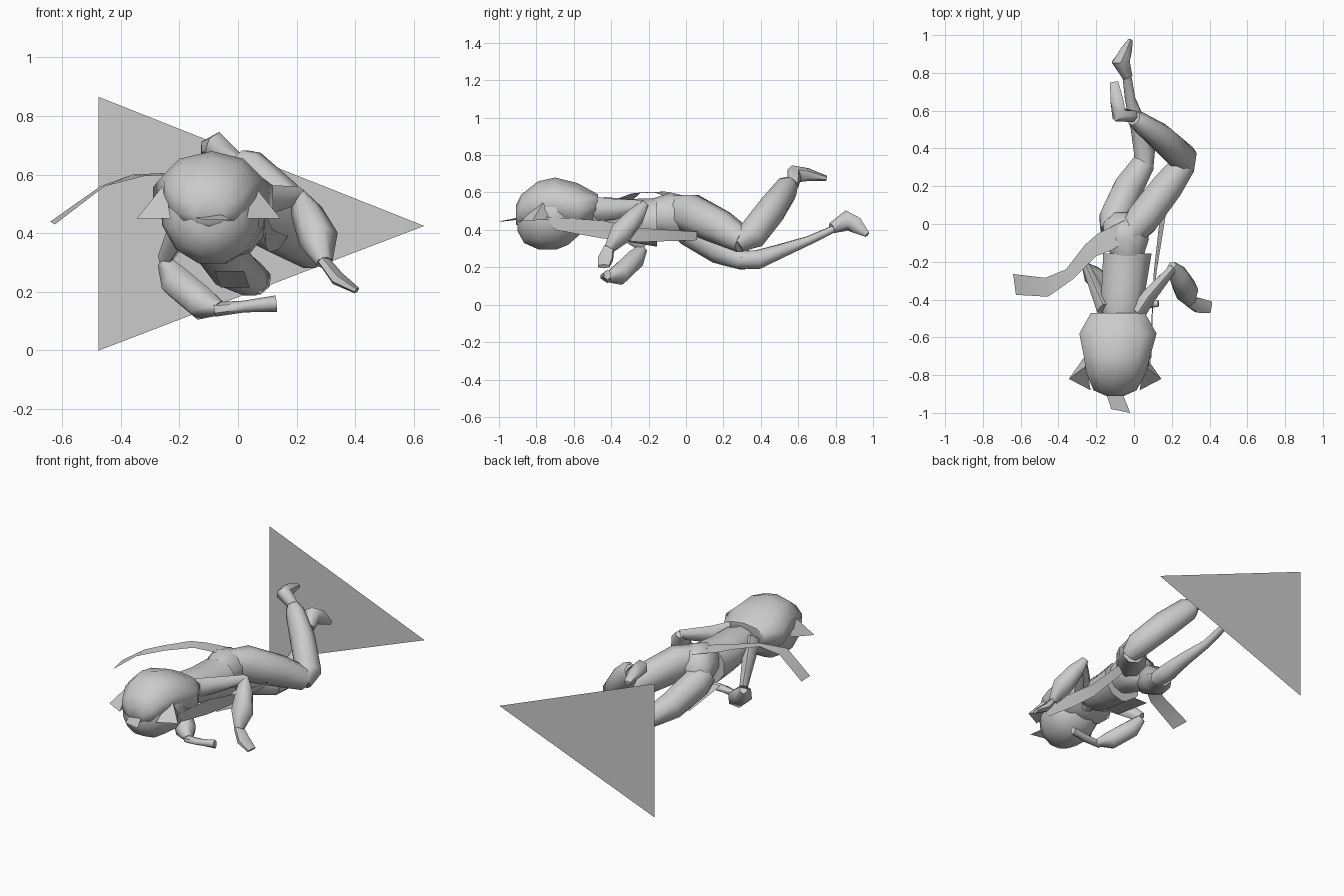
import bpy, math
from mathutils import Vector


def make(name, verts, faces, smooth=True):
    me = bpy.data.meshes.new(name)
    me.from_pydata([tuple(v) for v in verts], [], faces)
    me.update()
    ob = bpy.data.objects.new(name, me)
    bpy.context.collection.objects.link(ob)
    for p in me.polygons:
        p.use_smooth = smooth
    if smooth:
        bpy.ops.object.select_all(action='DESELECT')
        ob.select_set(True)
        bpy.context.view_layer.objects.active = ob
        bpy.ops.object.shade_smooth_by_angle(angle=math.radians(62))
    return ob


def tube(name, rings, sides=8, axis=None):
    """Capped limb through (x, y, z, side radius, upright radius)."""
    pts = [Vector(r[:3]) for r in rings]
    verts, faces, n = [], [], sides
    for i, r in enumerate(rings):
        t = Vector(axis) if axis else pts[min(i + 1, len(pts) - 1)] - pts[max(i - 1, 0)]
        t.normalize()
        side = t.cross(Vector((0, 0, 1)))
        side.normalize()
        up = side.cross(t)
        for k in range(n):
            a = 2 * math.pi * (k + 0.5) / n
            verts.append(pts[i] + side * r[3] * math.cos(a) + up * r[4] * math.sin(a))
    for i in range(len(rings) - 1):
        for k in range(n):
            j = (k + 1) % n
            faces.append((i * n + k, i * n + j, (i + 1) * n + j, (i + 1) * n + k))
    faces.append(tuple(reversed(range(n))))
    faces.append(tuple(range((len(rings) - 1) * n, len(rings) * n)))
    return make(name, verts, faces)


def strip(name, left, right):
    n = len(left)
    return make(name, left + right, [(i, i + 1, n + i + 1, n + i) for i in range(n - 1)])


Y = (0, 1, 0)

# Head and hair, crown toward the front
tube("head", [(-.10, -.90, .45, .05, .06), (-.10, -.865, .45, .12, .125),
              (-.09, -.79, .465, .165, .175), (-.085, -.69, .475, .18, .185),
              (-.08, -.63, .47, .16, .155), (-.08, -.57, .46, .10, .09)], 12, Y)
tube("hair", [(-.10, -.91, .48, .05, .05), (-.10, -.88, .50, .12, .09),
              (-.095, -.79, .54, .165, .12), (-.09, -.70, .545, .185, .135),
              (-.085, -.58, .515, .215, .135), (-.085, -.47, .53, .15, .06)], 10, Y)
tube("neck", [(-.07, -.60, .46, .05, .05), (-.065, -.44, .47, .06, .05)])

# Side hair spikes
for s, name in ((-1, "left_spike"), (1, "right_spike")):
    cx = -.1
    make(name, [(cx + s * .13, -.88, .45), (cx + s * .16, -.70, .46),
                (cx + s * .15, -.75, .57), (cx + s * .245, -.82, .45)],
         [(0, 1, 3), (1, 2, 3), (2, 0, 3), (0, 2, 1)], False)

# Forelock card
make("forelock", [(-.15, -.89, .455), (-.06, -.90, .465), (-.02, -1.0, .445),
                  (-.12, -.98, .445)], [(0, 1, 2, 3)], False)

# Torso and hips
tube("torso", [(-.065, -.50, .49, .09, .07), (-.065, -.43, .475, .12, .10),
               (-.05, -.30, .45, .125, .115), (-.035, -.155, .44, .135, .13)], 10, Y)
tube("hips", [(-.035, -.17, .47, .09, .10), (-.04, -.08, .475, .125, .125),
              (-.05, .0, .46, .12, .12), (-.06, .06, .43, .07, .07)], 10, Y)

# Bent leg
tube("right_thigh", [(-.02, -.06, .50, .07, .09), (.04, .02, .49, .095, .11),
                     (.17, .19, .41, .09, .095), (.26, .31, .34, .07, .07)])
tube("right_shin", [(.265, .28, .325, .055, .05), (.26, .35, .37, .08, .08),
                    (.14, .46, .51, .075, .085), (.03, .54, .62, .055, .075),
                    (.0, .56, .645, .04, .05)])
tube("right_foot", [(.0, .57, .64, .035, .03), (-.08, .58, .70, .045, .05),
                    (-.09, .65, .695, .04, .035), (-.105, .75, .675, .025, .015)], 6)

# Trailing leg
tube("left_thigh", [(-.12, -.04, .44, .06, .08), (-.10, .03, .40, .09, .095),
                    (-.03, .19, .295, .085, .085), (.05, .32, .235, .065, .055)])
tube("left_shin", [(.055, .28, .24, .05, .05), (.055, .38, .24, .06, .055),
                   (.03, .50, .285, .05, .04), (-.02, .66, .345, .03, .025),
                   (-.04, .80, .41, .025, .02)])
tube("left_foot", [(-.035, .78, .41, .03, .03), (-.07, .86, .45, .055, .055),
                   (-.045, .91, .425, .035, .045), (-.02, .97, .375, .015, .015)], 6)

# Right arm with flared sleeve
tube("right_upper_arm", [(.02, -.47, .51, .05, .065), (.08, -.38, .51, .045, .055),
                         (.21, -.23, .53, .025, .03)], 6)
tube("right_sleeve", [(.20, -.22, .54, .025, .025), (.235, -.27, .47, .055, .055),
                      (.275, -.35, .38, .07, .065), (.295, -.41, .30, .03, .03)], 6)
tube("right_hand", [(.29, -.41, .31, .03, .02), (.34, -.43, .245, .045, .025),
                    (.405, -.44, .205, .035, .012)], 6)

# Left arm folded under the chest
tube("left_upper_arm", [(-.15, -.46, .50, .05, .065), (-.19, -.37, .43, .04, .055),
                        (-.25, -.23, .31, .025, .03)], 6)
tube("left_sleeve", [(-.25, -.23, .30, .025, .03), (-.21, -.28, .235, .06, .06),
                     (-.12, -.36, .16, .065, .06), (-.06, -.42, .145, .025, .025)], 6)
tube("left_hand", [(-.08, -.42, .14, .02, .025), (.02, -.43, .15, .03, .02),
                   (.13, -.42, .16, .02, .028)], 6)

# Sash tail streaming off the back
strip("sash_tail",
      [(-.05, .02, .565), (-.19, -.05, .59), (-.26, -.11, .605), (-.36, -.24, .60),
       (-.47, -.285, .56), (-.64, -.265, .44)],
      [(-.02, -.08, .565), (-.12, -.14, .59), (-.20, -.17, .60), (-.32, -.29, .595),
       (-.455, -.385, .56), (-.625, -.375, .43)])

# Side lock, hanging beside the face and arm
strip("right_side_lock", [(.09, -.75, .47), (.10, -.45, .45), (.12, -.25, .41), (.17, .06, .39)],
      [(.085, -.70, .40), (.095, -.45, .355), (.105, -.25, .335), (.14, .06, .345)])

# Loose cloth under the waist
strip("under_cloth", [(-.08, -.24, .272), (-.06, .05, .215)],
      [(.02, -.24, .272), (.04, .05, .215)])

# Upright triangle behind the feet
make("back_triangle", [(-.475, 1, 0), (.635, 1, .425), (-.475, 1, .865)], [(0, 1, 2)], False)
